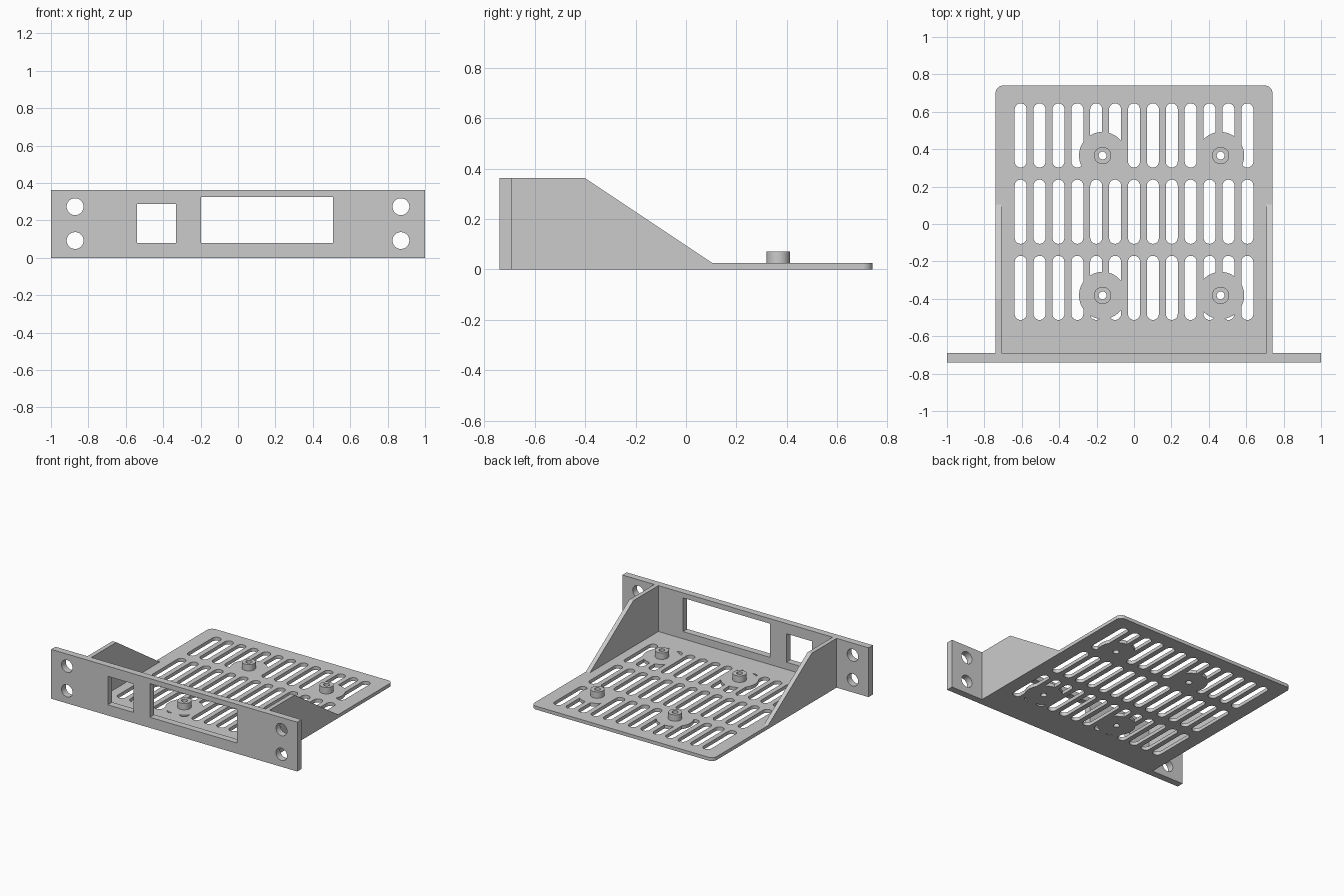
import bpy, bmesh, math
from mathutils import Matrix

cube = bpy.data.objects.get("Cube")
if cube:
    bpy.data.objects.remove(cube, do_unlink=True)

grey = bpy.data.materials.new("plain grey")
grey.use_nodes = True
colour = (0.6, 0.6, 0.6, 1)
grey.diffuse_color = colour
grey.node_tree.nodes["Principled BSDF"].inputs["Base Color"].default_value = colour


def prism(bm, outline, low, high, axis="z"):
    """Extrude a closed 2D outline along an axis."""
    place = {"z": lambda a, b, h: (a, b, h),
             "y": lambda a, b, h: (a, h, b),
             "x": lambda a, b, h: (h, a, b)}[axis]
    bottom = [bm.verts.new(place(a, b, low)) for a, b in outline]
    top = [bm.verts.new(place(a, b, high)) for a, b in outline]
    n = len(outline)
    faces = [bm.faces.new(bottom[::-1]), bm.faces.new(top)]
    for i in range(n):
        j = (i + 1) % n
        faces.append(bm.faces.new((bottom[i], bottom[j], top[j], top[i])))
    if axis == "y":
        bmesh.ops.reverse_faces(bm, faces=faces)


def rect(a0, a1, b0, b1):
    return [(a0, b0), (a1, b0), (a1, b1), (a0, b1)]


def arc(cx, cy, r, start, end, steps):
    angles = [math.radians(start + (end - start) * i / steps) for i in range(steps + 1)]
    return [(cx + r * math.cos(t), cy + r * math.sin(t)) for t in angles]


def circle(cx, cy, r, steps=48):
    return arc(cx, cy, r, 0, 360, steps)[:-1]


def slot(cx, y0, y1, r):
    return arc(cx, y1 - r, r, 0, 180, 16) + arc(cx, y0 + r, r, 180, 360, 16)


def make(name, outlines, low, high, axis="z"):
    bm = bmesh.new()
    for outline in outlines:
        prism(bm, outline, low, high, axis)
    bmesh.ops.recalc_face_normals(bm, faces=bm.faces)
    mesh = bpy.data.meshes.new(name)
    bm.to_mesh(mesh)
    bm.free()
    mesh.materials.append(grey)
    ob = bpy.data.objects.new(name, mesh)
    bpy.context.collection.objects.link(ob)
    return ob


def cut(ob, cutter):
    """Subtract the cutter and bake the result."""
    cutter.hide_render = True
    mod = ob.modifiers.new("cut", "BOOLEAN")
    mod.operation = "DIFFERENCE"
    mod.solver = "EXACT"
    mod.object = cutter
    graph = bpy.context.evaluated_depsgraph_get()
    graph.update()
    baked = bpy.data.meshes.new_from_object(ob.evaluated_get(graph))
    ob.modifiers.clear()
    ob.data = baked


def smooth(ob):
    bpy.ops.object.select_all(action="DESELECT")
    ob.select_set(True)
    bpy.context.view_layer.objects.active = ob
    bpy.ops.object.shade_smooth_by_angle(angle=math.radians(30))


half, back, front, inner = 0.74, 0.74, -0.74, -0.69
thick, height = 0.025, 0.362
mounts = [(x, y) for x in (-0.168, 0.463) for y in (0.366, -0.382)]

# Cutters: vent slots kept clear of the round mounting pads, and screw holes
slots = make("slot_cutter",
             [slot(k * 0.101, y0, y0 + 0.343, 0.032)
              for k in range(-6, 7) for y0 in (0.302, -0.106, -0.513)], -0.1, 0.2)
pads = make("pad_cutter", [circle(x, y, 0.126, 64) for x, y in mounts], -0.2, 0.3)
cut(slots, pads)
screws = make("screw_cutter", [circle(x, y, 0.021, 24) for x, y in mounts], -0.1, 0.2)

# Vented tray with rounded rear corners
r = 0.04
tray = make("tray", [[(-half, inner), (half, inner)]
                     + arc(half - r, back - r, r, 0, 90, 8)
                     + arc(r - half, back - r, r, 90, 180, 8)], 0, thick)
cut(tray, slots)
cut(tray, screws)

# Hollow standoffs
standoffs = make("standoffs", [circle(x, y, 0.046) for x, y in mounts], thick, 0.072)
cut(standoffs, screws)

# Front panel with two windows and four mounting holes
panel = make("front_panel", [rect(-1, 1, 0, height)], front, inner, "y")
openings = [rect(-0.54, -0.332, 0.078, 0.287), rect(-0.198, 0.508, 0.078, 0.325)]
openings += [circle(x, z, 0.045) for x in (-0.871, 0.871) for z in (0.273, 0.092)]
panel_cutter = make("panel_cutter", openings, front - 0.1, inner + 0.1, "y")
cut(panel, panel_cutter)

# Sloping side gussets
gusset = [(inner, thick), (0.105, thick), (-0.4, height), (inner, height)]
for name, x0, x1 in (("left_gusset", half - 0.032, half), ("right_gusset", -half, 0.032 - half)):
    make(name, [gusset], x0, x1, "x")

for helper in (slots, pads, screws, panel_cutter):
    bpy.data.objects.remove(helper, do_unlink=True)
for ob in (tray, standoffs, panel):
    smooth(ob)
